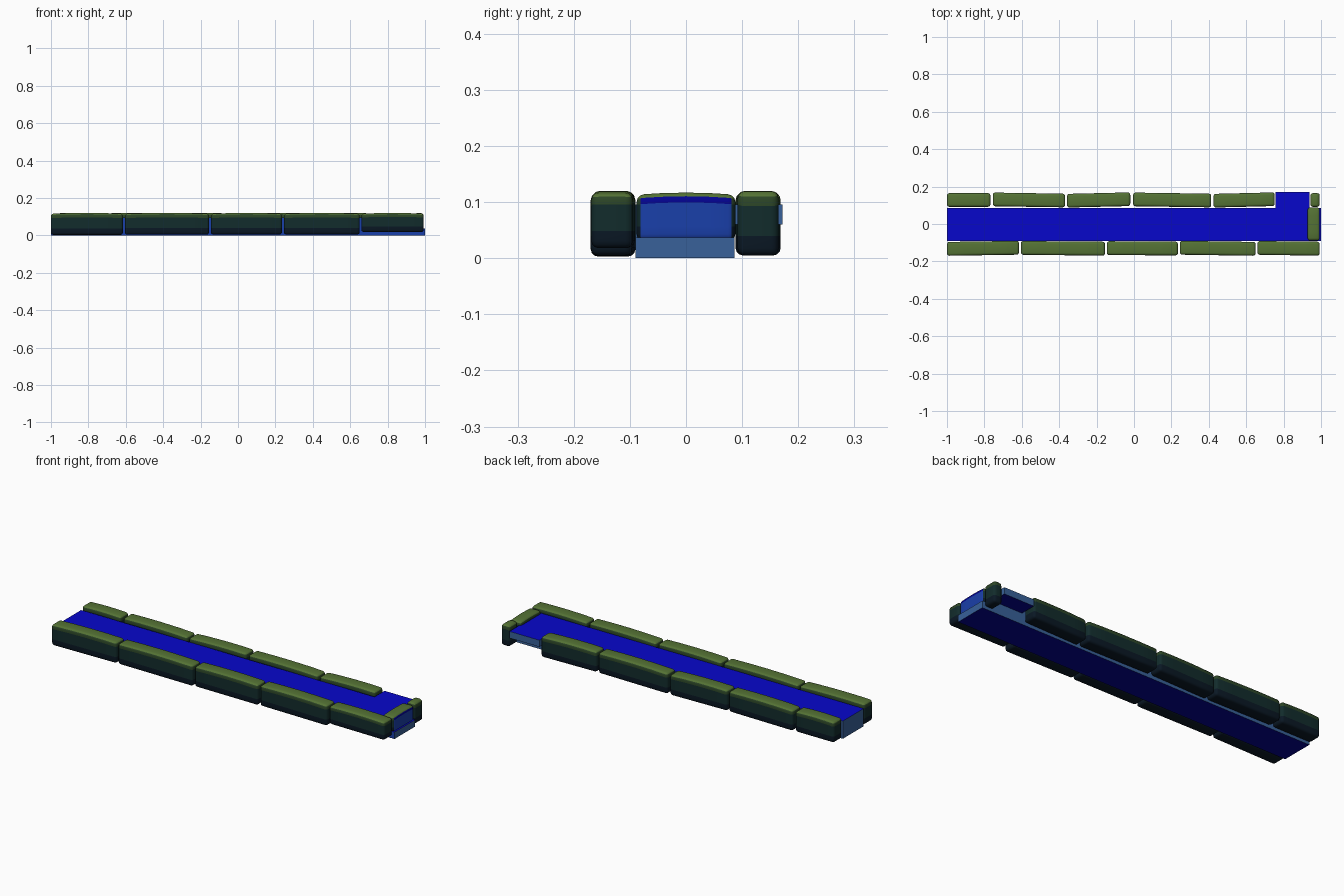
import bpy, bmesh, math
from mathutils import Matrix, Vector

if "Cube" in bpy.data.objects:
    bpy.data.objects.remove(bpy.data.objects["Cube"])


def material(name, color):
    m = bpy.data.materials.new(name)
    m.diffuse_color = (*color, 1)
    m.use_nodes = True
    m.node_tree.nodes["Principled BSDF"].inputs["Base Color"].default_value = m.diffuse_color
    return m


# Moss fades down the stone sides into a dark wet colour
STONE = [material("moss_top", (0.09, 0.17, 0.035)),
         material("moss_edge", (0.025, 0.06, 0.02)),
         material("wet_side", (0.006, 0.025, 0.025)),
         material("wet_base", (0.003, 0.009, 0.018))]
WATER = material("water", (0.002, 0.002, 0.6))
WATER_SIDE = material("water_side", (0.01, 0.05, 0.4))
FOAM = material("water_edge", (0.04, 0.12, 0.32))
DEEP = material("water_underside", (0.001, 0.001, 0.28))


def cut(bm, co, no):
    bmesh.ops.bisect_plane(bm, geom=bm.verts[:] + bm.edges[:] + bm.faces[:],
                           plane_co=co, plane_no=no)


def finish(bm, name, mats):
    me = bpy.data.meshes.new(name)
    bm.to_mesh(me)
    bm.free()
    ob = bpy.data.objects.new(name, me)
    bpy.context.collection.objects.link(ob)
    for m in mats:
        me.materials.append(m)
    return ob


def stone(name, x, y, z, skew=0.0, axis=0, wet_end=False):
    """Rounded block between the given ranges, slightly crowned along its axis."""
    lo, hi = Vector((x[0], y[0], z[0])), Vector((x[1], y[1], z[1]))
    size, mid = hi - lo, (lo + hi) / 2
    bm = bmesh.new()
    bmesh.ops.create_cube(bm, size=1, matrix=Matrix.Translation(mid) @ Matrix.Diagonal((*size, 1)))
    bmesh.ops.bevel(bm, geom=bm.edges[:], offset=0.013, segments=3, profile=0.5, affect='EDGES')
    normal = Vector((0, 0, 0))
    normal[axis] = 1
    for t in (-0.25, 0, 0.25):
        cut(bm, mid + normal * size[axis] * t, normal)
    for t in (0.3, 0.6, 0.8):
        cut(bm, lo + Vector((0, 0, size.z * t)), (0, 0, 1))
    bm.normal_update()
    # Colour bands by height
    for f in bm.faces:
        h = (f.calc_center_median().z - lo.z) / size.z
        f.material_index = 0 if f.normal.z > 0.4 else 1 if h > 0.8 else 2 if h > 0.3 else 3
        if wet_end and f.normal.x > 0.8:
            f.material_index = 4 if h < 0.8 else 5
    # Crown and slight turn
    for v in bm.verts:
        t = (v.co[axis] - mid[axis]) / size[axis] * 2
        if v.co.z > mid.z:
            v.co.z -= 0.004 * t * t
        v.co[1 - axis] += skew * t
    ob = finish(bm, name, STONE + [WATER_SIDE, DEEP])
    bpy.context.view_layer.objects.active = ob
    ob.select_set(True)
    bpy.ops.object.shade_smooth_by_angle(angle=math.radians(50))
    ob.select_set(False)


def slab(name, x, y, z):
    bm = bmesh.new()
    mid = [(a[0] + a[1]) / 2 for a in (x, y, z)]
    size = [a[1] - a[0] for a in (x, y, z)]
    bmesh.ops.create_cube(bm, size=1, matrix=Matrix.Translation(mid) @ Matrix.Diagonal((*size, 1)))
    bm.normal_update()
    for f in bm.faces:
        n = f.normal
        f.material_index = 0 if n.z > 0.5 else 3 if n.z < -0.5 else 2 if abs(n.x) > 0.5 or n.y > 0.5 else 1
    finish(bm, name, [WATER, WATER_SIDE, FOAM, DEEP])


# Water channel, its low lip under the end stone, and the side outlet
slab("water_channel", (-1, 0.975), (-0.09, 0.086), (0, 0.096))
slab("water_lip", (0.975, 1), (-0.09, 0.086), (0, 0.037))
slab("water_outlet", (0.757, 0.937), (0.086, 0.172), (0.06, 0.096))

# Front curb: x start, x end, bottom, skew
front = [(-1, -0.615, 0.003, 0.003), (-0.605, -0.155, 0.004, -0.002),
         (-0.145, 0.235, 0.005, -0.001), (0.245, 0.65, 0.005, -0.003),
         (0.66, 0.993, 0.018, -0.002)]
for i, (a, b, base, s) in enumerate(front):
    stone(f"front_curb_stone_{i + 1}", (a, b), (-0.167, -0.093), (base, 0.12), s)

# Back curb, broken by the outlet
back = [(-1, -0.768, 0), (-0.755, -0.368, -0.003), (-0.358, -0.02, 0.004),
        (-0.005, 0.413, -0.003), (0.425, 0.752, 0.004), (0.943, 0.993, 0)]
for i, (a, b, s) in enumerate(back):
    stone(f"back_curb_stone_{i + 1}", (a, b), (0.092, 0.165), (0.005, 0.12), s)

# End stone lying across the channel
stone("end_stone", (0.928, 0.993), (-0.088, 0.088), (0.03, 0.117), 0, 1, True)
